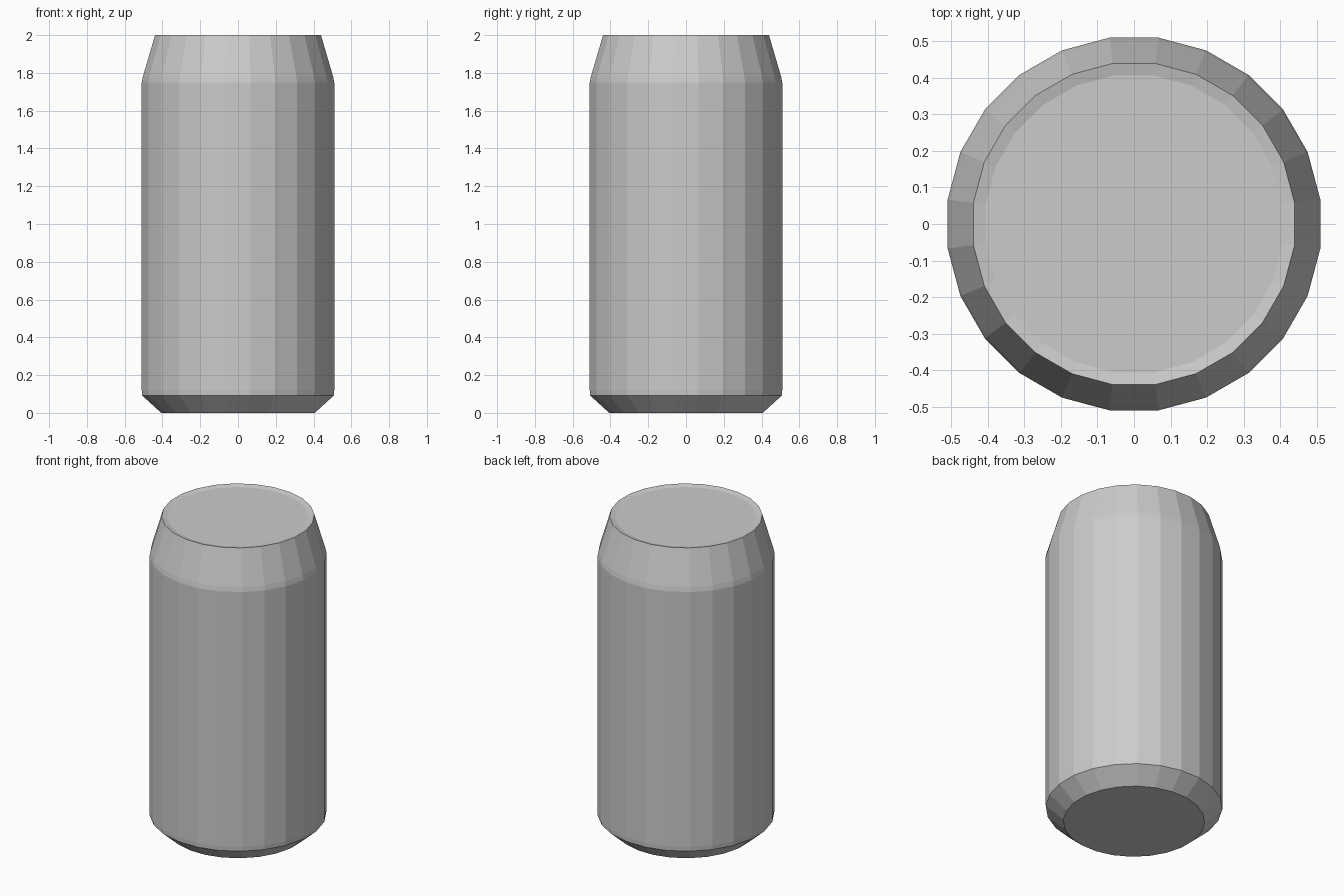
import bpy, bmesh, math

if "Cube" in bpy.data.objects:
    bpy.data.objects.remove(bpy.data.objects["Cube"])

SIDES = 24
# (radius, height) profile: base, lower chamfer, wall, shoulder, rim, shallow lid
PROFILE = [(0.41, 0.0), (0.512, 0.092), (0.514, 0.12), (0.514, 1.75),
           (0.508, 1.78), (0.443, 2.0), (0.41, 1.992)]

bm = bmesh.new()
rings = []
for r, z in PROFILE:
    ring = []
    for i in range(SIDES):
        a = 2 * math.pi * (i + 0.5) / SIDES
        ring.append(bm.verts.new((r * math.cos(a), r * math.sin(a), z)))
    rings.append(ring)

# Can wall
for lower, upper in zip(rings, rings[1:]):
    for i in range(SIDES):
        j = (i + 1) % SIDES
        bm.faces.new((lower[i], lower[j], upper[j], upper[i]))

# Flat base and lid
bm.faces.new(list(reversed(rings[0])))
bm.faces.new(rings[-1])

mesh = bpy.data.meshes.new("can_body")
bm.to_mesh(mesh)
bm.free()
can = bpy.data.objects.new("can_body", mesh)
bpy.context.collection.objects.link(can)
